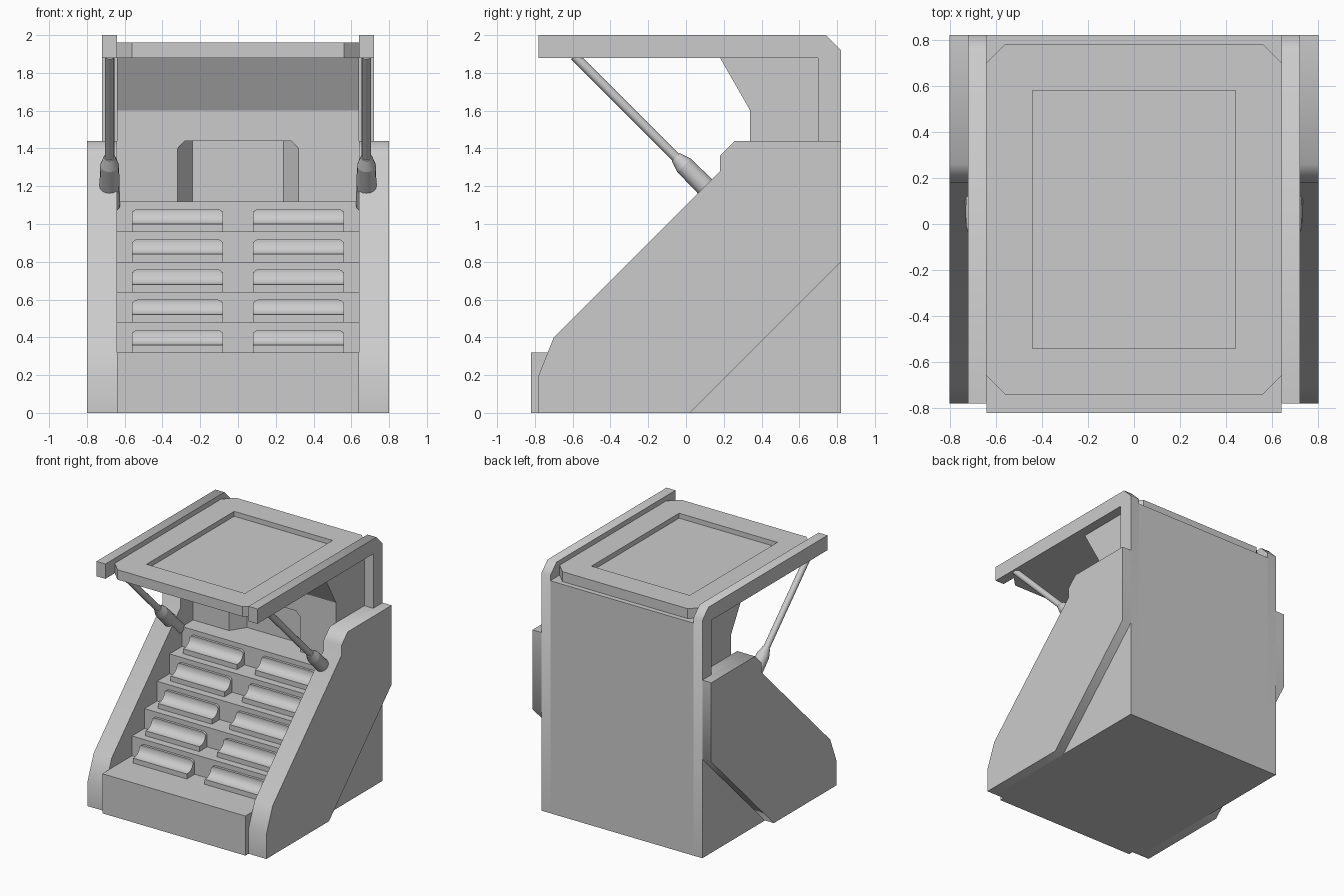
import bpy, bmesh, math
from mathutils import Vector, Matrix

if "Cube" in bpy.data.objects:
    bpy.data.objects.remove(bpy.data.objects["Cube"])


def finish(name, bm, mirror=False, smooth=None):
    bmesh.ops.recalc_face_normals(bm, faces=bm.faces[:])
    me = bpy.data.meshes.new(name)
    bm.to_mesh(me)
    bm.free()
    ob = bpy.data.objects.new(name, me)
    bpy.context.collection.objects.link(ob)
    if smooth:
        bpy.ops.object.select_all(action='DESELECT')
        ob.select_set(True)
        bpy.context.view_layer.objects.active = ob
        bpy.ops.object.shade_smooth_by_angle(angle=math.radians(smooth))
    if mirror:
        ob.modifiers.new("mirror", 'MIRROR').use_axis[0] = True
    return ob


def add_prism(bm, pts, axis, a, b):
    """Extrude a 2D outline along an axis: x -> (y,z), y -> (x,z), z -> (x,y)."""
    def place(p, t):
        return {'x': (t, p[0], p[1]), 'y': (p[0], t, p[1]), 'z': (p[0], p[1], t)}[axis]
    lo = [bm.verts.new(place(p, a)) for p in pts]
    hi = [bm.verts.new(place(p, b)) for p in pts]
    bm.faces.new(lo)
    bm.faces.new(hi[::-1])
    n = len(pts)
    for i in range(n):
        j = (i + 1) % n
        bm.faces.new((lo[i], hi[i], hi[j], lo[j]))


def prism(name, pts, axis, a, b, **kw):
    bm = bmesh.new()
    add_prism(bm, pts, axis, a, b)
    return finish(name, bm, **kw)


def add_cone(bm, p, q, r1, r2, segs=16):
    p, q = Vector(p), Vector(q)
    d = q - p
    m = Matrix.Translation((p + q) / 2) @ d.to_track_quat('Z', 'Y').to_matrix().to_4x4()
    bmesh.ops.create_cone(bm, cap_ends=True, segments=segs, radius1=r1, radius2=r2,
                          depth=d.length, matrix=m)


# Side walls: the inner layer carries the rear post and roof arm
slope = [(-.78, .2), (-.70, .4), (.18, 1.28), (.18, 1.36), (.26, 1.44)]
prism("side_frame", [(-.78, 0)] + slope + [(.70, 1.44), (.70, 1.88), (-.78, 1.88), (-.78, 2),
      (.74, 2), (.82, 1.92), (.82, 0)], 'x', .64, .72, mirror=True, smooth=50)
# Outer layer, cut away diagonally at the lower back
prism("side_cladding", [(-.78, 0)] + slope + [(.82, 1.44), (.82, .8), (.02, 0)],
      'x', .72, .80, mirror=True, smooth=50)

# Stepped display base
steps = [(-.82, 0), (-.82, .32)]
for i in range(5):
    y, z = -.44 + .16 * i, .32 + .16 * i
    steps += [(y, z), (y, z + .16)]
prism("stepped_base", steps + [(.82, 1.12), (.82, 0)], 'x', -.64, .64)

# Rear cabinet with alcove and overhanging top
prism("cabinet_alcove", [(-.64, .34), (-.32, .34), (-.24, .46), (.24, .46), (.32, .34),
      (.64, .34), (.64, .82), (-.64, .82)], 'z', 1.12, 1.44)
prism("cabinet_top", [(.34, 1.44), (.34, 1.60), (.18, 1.88), (.82, 1.88), (.82, 1.44)],
      'x', -.64, .64)
prism("alcove_corner", [(.32, 1.44), (.32, 1.40), (.28, 1.44)], 'y', .34, .42, mirror=True)

# Scooped trays, one per side on each step
bm = bmesh.new()
for i in range(5):
    y, z = -.44 + .16 * i, .32 + .16 * i
    plate = [(.08, z), (.56, z)]
    for cx, start in ((.53, 0), (.11, 90)):
        for k in range(5):
            a = math.radians(start + 22.5 * k)
            plate.append((cx + .03 * math.cos(a), z + .09 + .03 * math.sin(a)))
    add_prism(bm, plate, 'y', y - .02, y)
    scoop = [(y - .02, z), (y - .10, z), (y - .10, z + .04)]
    for k in range(7):
        a = math.radians(15 * k)
        scoop.append((y - .09 + .07 * math.sin(a), z + .105 - .065 * math.cos(a)))
    add_prism(bm, scoop, 'x', .08, .56)
finish("trays", bm, mirror=True, smooth=35)

# Roof panel with clipped corners and a sunken centre
roof = prism("roof_panel", [(-.64, -.66), (-.56, -.74), (.56, -.74), (.64, -.66), (.64, .70),
             (.56, .78), (-.56, .78), (-.64, .70)], 'z', 1.88, 1.96)
cutter = prism("roof_cutter", [(-.44, -.54), (.44, -.54), (.44, .58), (-.44, .58)],
               'z', 1.92, 2.1)
cutter.hide_render = True
cutter.hide_viewport = True
cut = roof.modifiers.new("sunken", 'BOOLEAN')
cut.operation = 'DIFFERENCE'
cut.solver = 'EXACT'
cut.object = cutter

# Roof struts with thick feet
bm = bmesh.new()
X = .68
add_cone(bm, (X, .0, 1.30), (X, -.59, 1.89), .025, .025)
add_cone(bm, (X, .20, 1.10), (X, -.01, 1.31), .056, .05)
add_cone(bm, (X, -.01, 1.31), (X, -.055, 1.355), .05, .03)
finish("roof_strut", bm, mirror=True, smooth=35)
